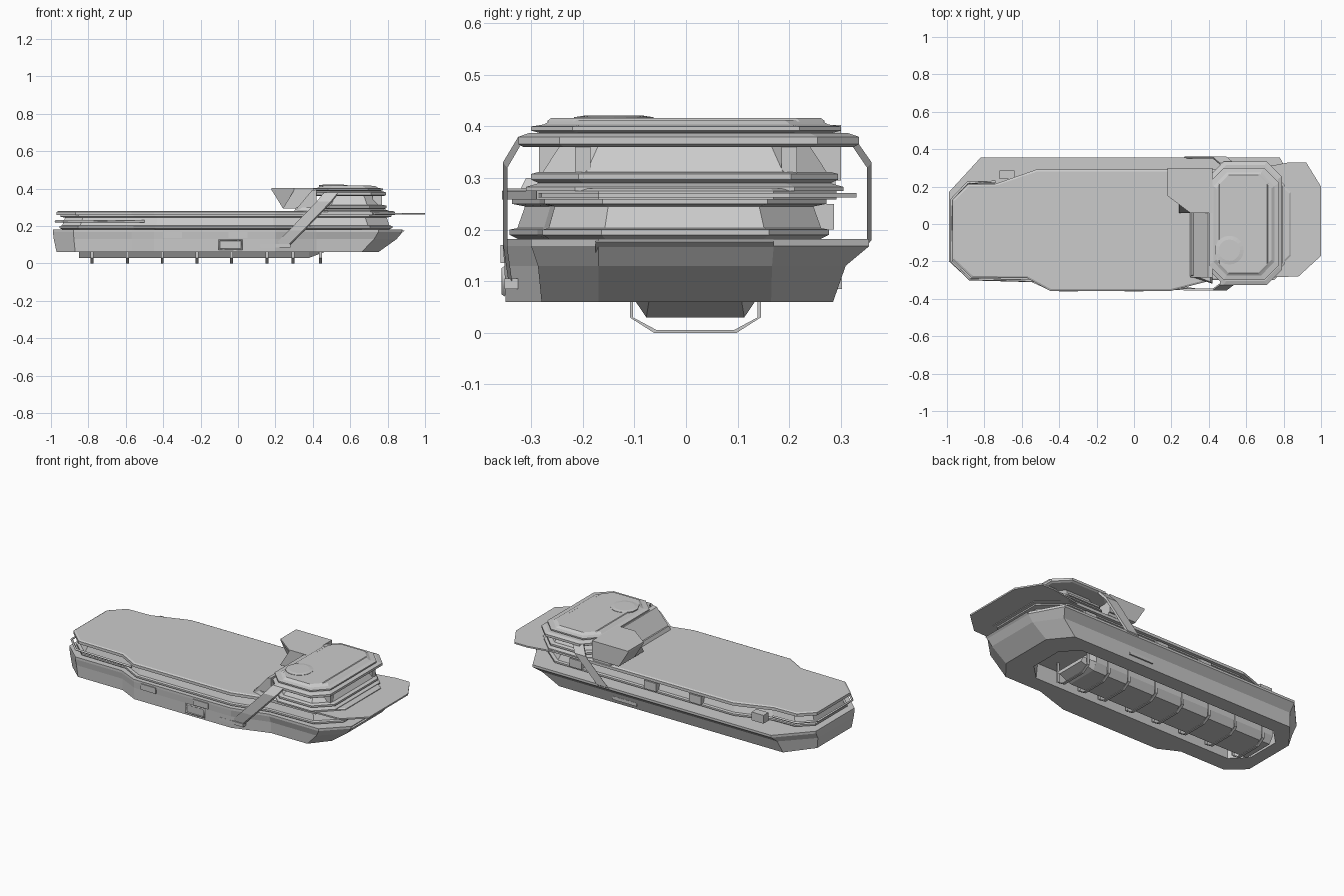
import bpy, bmesh, math

if "Cube" in bpy.data.objects:
    bpy.data.objects.remove(bpy.data.objects["Cube"])


def finish(name, bm):
    bmesh.ops.recalc_face_normals(bm, faces=bm.faces)
    me = bpy.data.meshes.new(name)
    bm.to_mesh(me)
    bm.free()
    ob = bpy.data.objects.new(name, me)
    bpy.context.collection.objects.link(ob)
    return ob


def loft(name, rings):
    """Skin matching rings of 3D points and cap both ends."""
    bm = bmesh.new()
    vs = [[bm.verts.new(p) for p in r] for r in rings]
    n = len(rings[0])
    for a, b in zip(vs, vs[1:]):
        for i in range(n):
            j = (i + 1) % n
            bm.faces.new((a[i], a[j], b[j], b[i]))
    bm.faces.new(vs[0])
    bm.faces.new(vs[-1])
    return finish(name, bm)


def slab(name, outline, levels):
    """Stack an outline at (height, inset) levels."""
    xs, ys = [p[0] for p in outline], [p[1] for p in outline]
    cx, cy = (min(xs) + max(xs)) / 2, (min(ys) + max(ys)) / 2
    hx, hy = (max(xs) - min(xs)) / 2, (max(ys) - min(ys)) / 2
    return loft(name, [[(cx + (x - cx) * (1 - d / hx), cy + (y - cy) * (1 - d / hy), z)
                        for x, y in outline] for z, d in levels])


def box(name, x0, x1, y0, y1, z0, z1):
    return slab(name, [(x0, y0), (x1, y0), (x1, y1), (x0, y1)], [(z0, 0), (z1, 0)])


def octagon(x0, x1, y0, y1, c):
    return [(x0, y0 + c), (x0, y1 - c), (x0 + c, y1), (x1 - c, y1),
            (x1, y1 - c), (x1, y0 + c), (x1 - c, y0), (x0 + c, y0)]


def tube(name, pts, r, closed=False):
    cu = bpy.data.curves.new(name, 'CURVE')
    cu.dimensions = '3D'
    cu.bevel_depth, cu.bevel_resolution, cu.use_fill_caps = r, 0, True
    sp = cu.splines.new('POLY')
    sp.points.add(len(pts) - 1)
    for q, p in zip(sp.points, pts):
        q.co = (*p, 1)
    sp.use_cyclic_u = closed
    ob = bpy.data.objects.new(name, cu)
    bpy.context.collection.objects.link(ob)
    return ob


# lower hull: flared on the +y side, bulged on the -y side, raked bow
low_top = [(-.99, -.2), (-.99, .17), (-.82, .355), (.78, .355), (.88, .17), (.88, -.17),
           (.75, -.3), (.42, -.3), (.2, -.355), (-.45, -.355), (-.57, -.3), (-.88, -.3)]
low_bot = [(-.97, -.2), (-.97, .13), (-.85, .285), (.65, .285), (.75, .165), (.75, -.17),
           (.66, -.28), (.42, -.28), (.2, -.35), (-.45, -.35), (-.57, -.29), (-.87, -.29)]
mix = [(b[0] + (t[0] - b[0]) * .75, b[1] + (t[1] - b[1]) * .35) for t, b in zip(low_top, low_bot)]
hull = loft("lower_hull", [[(x, y, z) for x, y in o] for o, z in
                           ((low_bot, .06), (mix, .13), (low_top, .168), (low_top, .182))])

# open channel along the underside
cutter = slab("channel_cutter", octagon(-.9, .62, -.19, .2, .09), [(0, 0), (.15, .01)])
mod = hull.modifiers.new("channel", 'BOOLEAN')
mod.object = cutter
mod.solver = 'EXACT'
bpy.context.view_layer.objects.active = hull
bpy.ops.object.modifier_apply(modifier="channel")
bpy.data.objects.remove(cutter)

# keel tank inside the channel
loft("keel_tank", [[(x, .018 + y, z) for y, z in ((-.122, .15), (-.122, .07), (-.095, .03),
                                                  (.095, .03), (.122, .07), (.122, .15))]
                   for x in (-.85, .38)])
loft("keel_nose", [[(.38, .018 + s * .095, z) for s, z in ((-1, .03), (1, .03), (1.28, .07), (-1.28, .07))],
                   [(.46, .018 + s * .09, z) for s, z in ((-1, .06), (1, .06), (1.2, .08), (-1.2, .08))]])

# hoops around the keel
half = [(.08, 0), (.127, .03), (.127, .15)]
path = [(-y, z) for y, z in reversed(half)] + half
inner = [(y * .95, z + (.006 if z < .03 else 0)) for y, z in path]
for i, x in enumerate((-.78, -.59, -.405, -.22, -.035, .155, .295, .44)):
    loft(f"keel_hoop_{i}", [[(x + s, .018 + y, z) for y, z in path + inner[::-1]]
                            for s in (-.008, .008)])

# upper hull with recessed sides and a thin deck
deck = [(-.97, -.19), (-.97, .13), (-.89, .21), (-.74, .215), (-.52, .292), (.7, .292),
        (.84, .17), (.84, -.17), (.72, -.29), (.42, -.3), (.2, -.357), (-.45, -.357),
        (-.57, -.29), (-.87, -.285)]
slab("upper_hull", deck, [(.18, .035), (.19, .015), (.2, .015), (.203, .03),
                          (.245, .045), (.25, .02), (.258, .02)])
slab("main_deck", deck, [(.258, 0), (.275, 0), (.28, .01)])

# bow platform and bow plating
slab("bow_platform", [(.62, -.29), (.88, -.28), (1, -.17), (1, .2), (.92, .33), (.83, .33),
                      (.62, .29)], [(.262, 0), (.271, 0)])
loft("bow_panel", [[(.755, y, .08), (.765, y, .08), (.89, y, .175), (.88, y, .178), (.74, y, .1)]
                   for y in (-.175, .17)])

# stern and side rub strips
tube("stern_rail", [(-.5, -.305, .225), (-.88, -.295, .225), (-.975, -.2, .225),
                    (-.975, .13, .225), (-.89, .22, .225), (-.74, .225, .225)], .007)
for s, y in (("left", -.345), ("right", .285)):
    for k, x in enumerate((-.4, -.05)):
        box(f"{s}_side_pod_{k}", x, x + .1, y - .015, y + .015, .135, .17)
for k, x in enumerate((-.72, -.3, .0, .5)):
    box(f"upper_side_box_{k}", x, x + .08, .24, .287, .2, .25)

# cabin: base, recessed windows, visor and roof
cab = octagon(.4, .79, -.295, .29, .09)
slab("cabin_base", cab, [(.275, -.015), (.283, -.015), (.29, .01), (.297, -.005), (.308, -.005), (.312, .01)])
slab("cabin_windows", cab, [(.308, .015), (.362, .05)])
slab("cabin_visor", octagon(.4, .79, -.325, .335, .08), [(.36, .01), (.366, 0), (.38, 0), (.387, .02)])
slab("cabin_roof", octagon(.4, .775, -.3, .3, .08), [(.385, .025), (.392, 0), (.4, 0), (.404, .025), (.413, .04)])
slab("roof_panel", octagon(.45, .72, -.27, .27, .05), [(.41, 0), (.416, .008)])
for i, y in enumerate((-.2, .2)):
    box(f"window_post_{i}", .72, .77, y - .015, y + .015, .3, .37)

# round hatch on the roof
slab("roof_hatch", [(.51 + .077 * math.cos(math.tau * i / 20), -.14 + .077 * math.sin(math.tau * i / 20))
                    for i in range(20)], [(.412, 0), (.418, 0), (.421, .02)])

# cabin back: sloped wall, with a raised overhang on the +y side
loft("cabin_back_slope", [[(.3, y, .278), (.42, y, .278), (.42, y, .395), (.395, y, .39)]
                          for y in (-.285, .29)])
loft("rear_overhang", [[(.24, y, .295), (.42, y, .295), (.42, y, .403), (x, y, .403), (x, y, .392)]
                       for y, x in ((.06, .3), (.15, .18), (.3, .18))])
slab("rear_sill", [(.3, -.28), (.42, -.32), (.42, .29), (.3, .29)], [(.28, 0), (.3, .01)])

# arch strapped over the cabin
strip = [(.24, -.345, .1), (.31, -.355, .17), (.46, -.355, .325), (.5, -.325, .375),
         (.5, .325, .375), (.46, .36, .325), (.31, .36, .175), (.26, .3, .12), (.24, .295, .09)]
loft("roll_arch", [[(x - .04, y * k, z - d), (x + .035, y * k, z - d),
                    (x + .035, y, z + d), (x - .04, y, z + d)]
                   for x, y, z in strip for k, d in ((.975, .005),)])
box("arch_foot_left", .12, .28, -.352, -.325, .085, .105)
box("arch_foot_right", .12, .28, .27, .302, .085, .105)

# small grab handle on the lower -y side
tube("side_handle", [(x, -.352, z) for x, z in ((-.1, .075), (.02, .075), (.02, .125), (-.1, .125))], .006, True)
